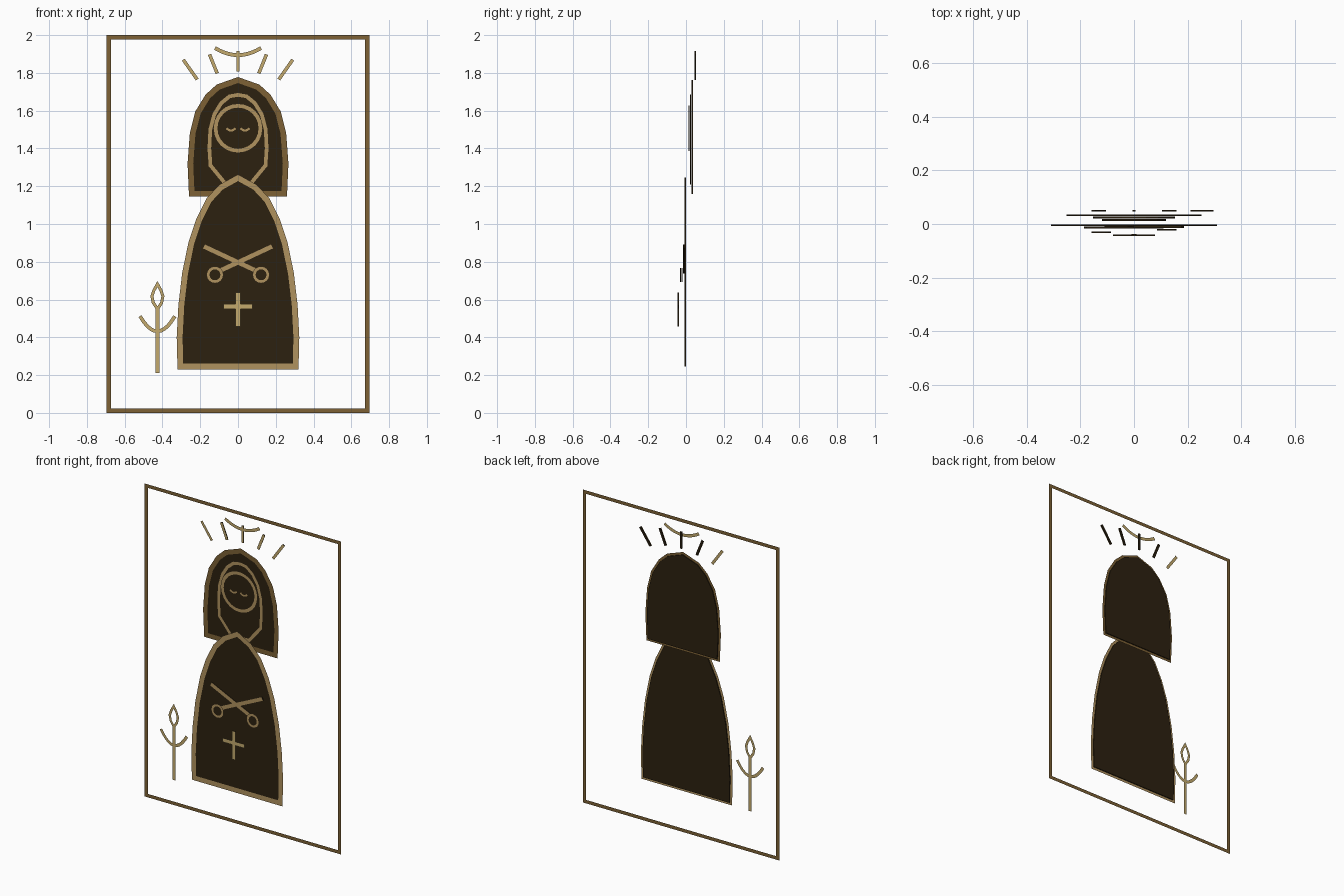
import bpy, bmesh, math
from mathutils import Vector

old = bpy.data.objects.get("Cube")
if old:
    bpy.data.objects.remove(old, do_unlink=True)


def material(name, rgb):
    m = bpy.data.materials.new(name)
    m.use_nodes = True
    m.diffuse_color = (*rgb, 1)
    m.node_tree.nodes["Principled BSDF"].inputs["Base Color"].default_value = (*rgb, 1)
    return m


DARK = material("dark brown", (0.025, 0.015, 0.005))
BRONZE = material("bronze", (0.205, 0.119, 0.035))
GOLD = material("dull gold", (0.434, 0.287, 0.114))
PALE = material("pale gold", (0.546, 0.402, 0.155))
THICK = 0.006


def finish(name, bm, mat):
    mesh = bpy.data.meshes.new(name)
    bm.to_mesh(mesh)
    bm.free()
    mesh.materials.append(mat)
    obj = bpy.data.objects.new(name, mesh)
    bpy.context.collection.objects.link(obj)
    return obj


def offsets(pts, width, closed):
    """Mitred left and right edges of a stroke in the x-z plane."""
    p = [Vector(q) for q in pts]
    n = len(p)
    for i in range(n):
        a = p[i - 1] if closed or i else p[i]
        b = p[(i + 1) % n] if closed or i < n - 1 else p[i]
        d0, d1 = p[i] - a, b - p[i]
        d0 = (d0 if d0.length else d1).normalized()
        d1 = (d1 if d1.length else d0).normalized()
        n0, n1 = Vector((-d0.y, d0.x)), Vector((-d1.y, d1.x))
        m = (n0 + n1).normalized()
        m *= width / 2 / max(m.dot(n0), 0.4)
        yield p[i] + m, p[i] - m


def ribbon(name, pts, width, y, mat, closed=False):
    """Flat stroke following a line."""
    bm = bmesh.new()
    rows = [[bm.verts.new((q.x, y, q.y)) for q in pair]
            for pair in offsets(pts, width, closed)]
    for i in range(len(rows) if closed else len(rows) - 1):
        a, b = rows[i], rows[(i + 1) % len(rows)]
        f = bm.faces.new((a[0], b[0], b[1], a[1]))
        f.normal_update()
        if f.normal.y > 0:
            f.normal_flip()
    return finish(name, bm, mat)


def plate(name, pts, y):
    """Thin dark panel filling a closed line."""
    bm = bmesh.new()
    face = bm.faces.new([bm.verts.new((x, y - THICK / 2, z)) for x, z in pts])
    out = bmesh.ops.extrude_face_region(bm, geom=[face])
    moved = [g for g in out["geom"] if isinstance(g, bmesh.types.BMVert)]
    bmesh.ops.translate(bm, verts=moved, vec=(0, THICK, 0))
    bmesh.ops.recalc_face_normals(bm, faces=bm.faces)
    return finish(name, bm, DARK)


def panel(name, pts, width, y, mat):
    """Dark panel with a coloured outline on its front."""
    plate(name + "_fill", pts, y)
    ribbon(name + "_outline", pts, width, y - THICK / 2 - 0.001, mat, True)


def bar(name, a, b, width, y, mat, backed=True):
    """Straight stroke, with a dark strip behind it."""
    ribbon(name, [a, b], width, y - THICK / 2 - 0.001, mat)
    if backed:
        (l0, r0), (l1, r1) = offsets([a, b], width * 0.75, False)
        plate(name + "_back", [l0, l1, r1, r0], y)


def mirrored(half):
    """Complete a right half that may start on the centre line."""
    return half + [(-x, z) for x, z in reversed(half) if x > 0]


def circle(cx, cz, r, n=24):
    return [(cx + r * math.cos(math.tau * i / n), cz + r * math.sin(math.tau * i / n))
            for i in range(n)]


def bowl(cx, cz, half, depth, n=10):
    """Sagging arc, lowest in the middle."""
    return [(cx + half * t, cz - depth * (1 - t * t))
            for t in (2 * i / n - 1 for i in range(n + 1))]


# Border
ribbon("frame", mirrored([(0.684, 1.989), (0.684, 0.011)]), 0.022, 0.05, BRONZE, True)

# Hood, veil and face
panel("hood", mirrored([(0, 1.762), (0.105, 1.725), (0.16, 1.675), (0.212, 1.59), (0.24, 1.48),
                        (0.252, 1.32), (0.245, 1.16)]), 0.03, 0.033, BRONZE)
panel("veil", mirrored([(0, 1.685), (0.045, 1.677), (0.09, 1.64), (0.127, 1.58), (0.148, 1.5),
                        (0.153, 1.4), (0.147, 1.31), (0.065, 1.21)]), 0.022, 0.024, GOLD)
panel("face", circle(0, 1.507, 0.12), 0.022, 0.015, GOLD)
for side, s in (("left", 1), ("right", -1)):
    ribbon(side + "_eye", bowl(s * 0.037, 1.507, 0.024, 0.012, 6), 0.011, 0.006, GOLD)

# Robe
panel("robe", mirrored([(0, 1.245), (0.09, 1.195), (0.155, 1.125), (0.207, 1.02), (0.247, 0.9),
                        (0.28, 0.74), (0.3, 0.57), (0.309, 0.4), (0.305, 0.245)]),
      0.031, -0.004, GOLD)

# Crossed keys on the robe
for side, s, y in (("left", 1, -0.022), ("right", -1, -0.03)):
    bar(side + "_key_shaft", (-s * 0.182, 0.882), (s * 0.105, 0.748), 0.028,
        -0.012 - 0.001 * s, GOLD)
    panel(side + "_key_ring", circle(s * 0.122, 0.731, 0.037, 16), 0.016, y, GOLD)

# Cross on the robe
bar("cross_upright", (0, 0.457), (0, 0.638), 0.025, -0.041, PALE)
bar("cross_arm", (-0.078, 0.563), (0.078, 0.563), 0.025, -0.0415, PALE)

# Candle holder
cx = -0.4265
ribbon("candle_stem", [(cx, 0.21), (cx, 0.55)], 0.02, -0.038, PALE)
ribbon("candle_arms", bowl(cx, 0.512, 0.092, 0.08), 0.019, -0.0385, PALE)
flame = mirrored([(0, 0.682), (0.018, 0.65), (0.029, 0.618), (0.022, 0.583), (0, 0.55)][:-1])
flame.insert(4, (0, 0.55))
ribbon("candle_flame", [(cx + x, z) for x, z in flame], 0.016, -0.039, PALE, True)

# Rays and crescent above the head
bar("middle_ray", (0, 1.808), (0, 1.916), 0.017, 0.049, PALE)
for side, s in (("left", 1), ("right", -1)):
    bar(side + "_inner_ray", (s * 0.11, 1.797), (s * 0.151, 1.898), 0.018, 0.049, PALE)
    bar(side + "_outer_ray", (s * 0.216, 1.765), (s * 0.29, 1.87), 0.018, 0.049, PALE, s > 0)
ribbon("crescent", bowl(0, 1.932, 0.122, 0.038), 0.02, 0.043, PALE)
